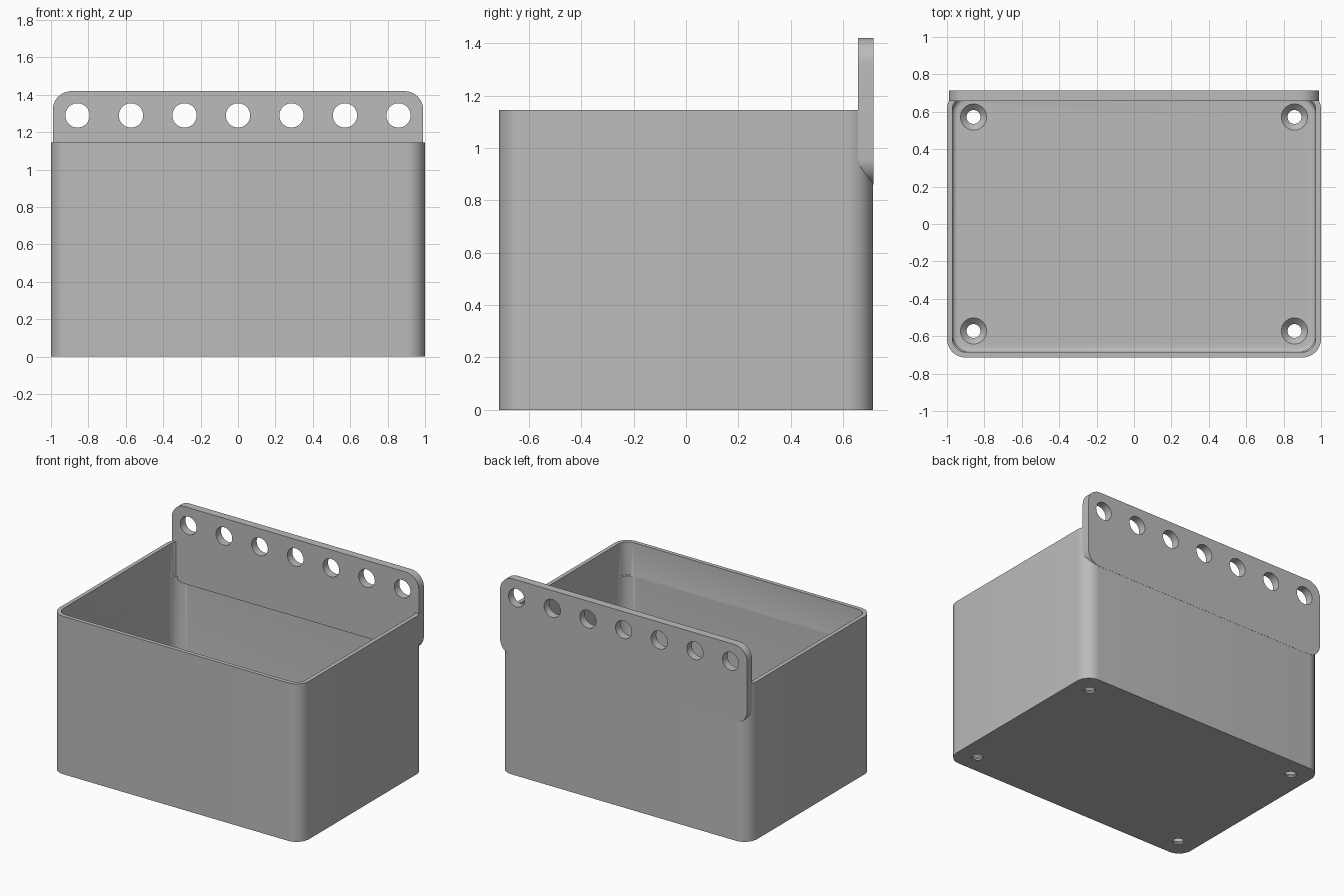
import bpy, bmesh
from math import sin, cos, pi

cube = bpy.data.objects.get("Cube")
if cube:
    bpy.data.objects.remove(cube, do_unlink=True)

grey = bpy.data.materials.new("plain grey")
grey.use_nodes = True
colour = (0.5, 0.5, 0.5, 1)
grey.diffuse_color = colour
grey.node_tree.nodes["Principled BSDF"].inputs["Base Color"].default_value = colour

HX, HY, HEIGHT = 1.0, 0.714, 1.145
WALL, FLOOR, CORNER = 0.029, 0.043, 0.1
PLATE_X, PLATE_LOW, PLATE_TOP = 0.99, 0.86, 1.42
HOLE_STEP = 0.286


def rounded(hx, hy, r, n=10):
    """Rounded rectangle outline."""
    pts = []
    for i, (sx, sy) in enumerate([(1, 1), (-1, 1), (-1, -1), (1, -1)]):
        for k in range(n + 1):
            a = (i + k / n) * pi / 2
            pts.append((sx * (hx - r) + r * cos(a), sy * (hy - r) + r * sin(a)))
    return pts


def circle(r, n=40):
    return [(r * cos(2 * pi * k / n), r * sin(2 * pi * k / n)) for k in range(n)]


def loft(name, sections, centre=(0, 0), along_y=False):
    """Closed solid through outlines, each given as (depth, outline)."""
    bm = bmesh.new()
    rings = []
    for d, outline in sections:
        ring = []
        for u, v in outline:
            u, v = u + centre[0], v + centre[1]
            ring.append(bm.verts.new((u, d, v) if along_y else (u, v, d)))
        rings.append(ring)
    n = len(rings[0])
    for a, b in zip(rings, rings[1:]):
        for k in range(n):
            bm.faces.new((a[k], a[(k + 1) % n], b[(k + 1) % n], b[k]))
    bm.faces.new(rings[0])
    bm.faces.new(rings[-1])
    bmesh.ops.recalc_face_normals(bm, faces=bm.faces[:])
    mesh = bpy.data.meshes.new(name)
    bm.to_mesh(mesh)
    bm.free()
    mesh.materials.append(grey)
    obj = bpy.data.objects.new(name, mesh)
    bpy.context.collection.objects.link(obj)
    return obj


def cut(obj, cutters):
    """Subtract the cutters, bake the result and smooth it."""
    for c in cutters:
        m = obj.modifiers.new("cut", "BOOLEAN")
        m.operation, m.solver, m.object = "DIFFERENCE", "EXACT", c
    bpy.context.view_layer.update()
    graph = bpy.context.evaluated_depsgraph_get()
    mesh = bpy.data.meshes.new_from_object(obj.evaluated_get(graph))
    obj.modifiers.clear()
    obj.data = mesh
    for c in cutters:
        bpy.data.objects.remove(c, do_unlink=True)
    bpy.ops.object.select_all(action="DESELECT")
    obj.select_set(True)
    bpy.context.view_layer.objects.active = obj
    bpy.ops.object.shade_smooth_by_angle(angle=pi / 6)


# Open box with rounded upright corners
outer = rounded(HX, HY, CORNER)
box = loft("box", [(0, outer), (HEIGHT, outer)])

# Cavity: filleted floor edge, slightly tighter corners near the rim
ix, iy, fillet = HX - WALL, HY - WALL, 0.025
sections = []
for k in range(6):
    a = k / 5 * pi / 2
    inset = fillet * (1 - sin(a))
    sections.append((FLOOR + fillet * (1 - cos(a)),
                     rounded(ix - inset, iy - inset, 0.09 - inset)))
sections.append((0.9, rounded(ix, iy, 0.09)))
for z in (0.905, HEIGHT + 0.1):
    sections.append((z, rounded(ix, iy, 0.071)))
cutters = [loft("cavity", sections)]

# Countersunk screw holes in the floor
small, large = circle(0.037), circle(0.07)
for sx in (-1, 1):
    for sy in (-1, 1):
        cutters.append(loft("screw_hole", [
            (-0.05, small), (FLOOR - 0.033, small),
            (FLOOR, large), (FLOOR + 0.05, large)],
            (sx * 3 * HOLE_STEP, sy * 2 * HOLE_STEP)))
cut(box, cutters)

# Hanging plate across the back, with a row of seven holes
half = (PLATE_TOP - PLATE_LOW) / 2
outline = rounded(PLATE_X, half, CORNER)
plate = loft("hanging_plate", [(0.657, outline), (HY + 0.001, outline)],
             (0, PLATE_LOW + half), along_y=True)
hole = circle(0.065)
cut(plate, [loft("plate_hole", [(0.6, hole), (0.8, hole)],
                 (i * HOLE_STEP, 1.29), along_y=True) for i in range(-3, 4)])
